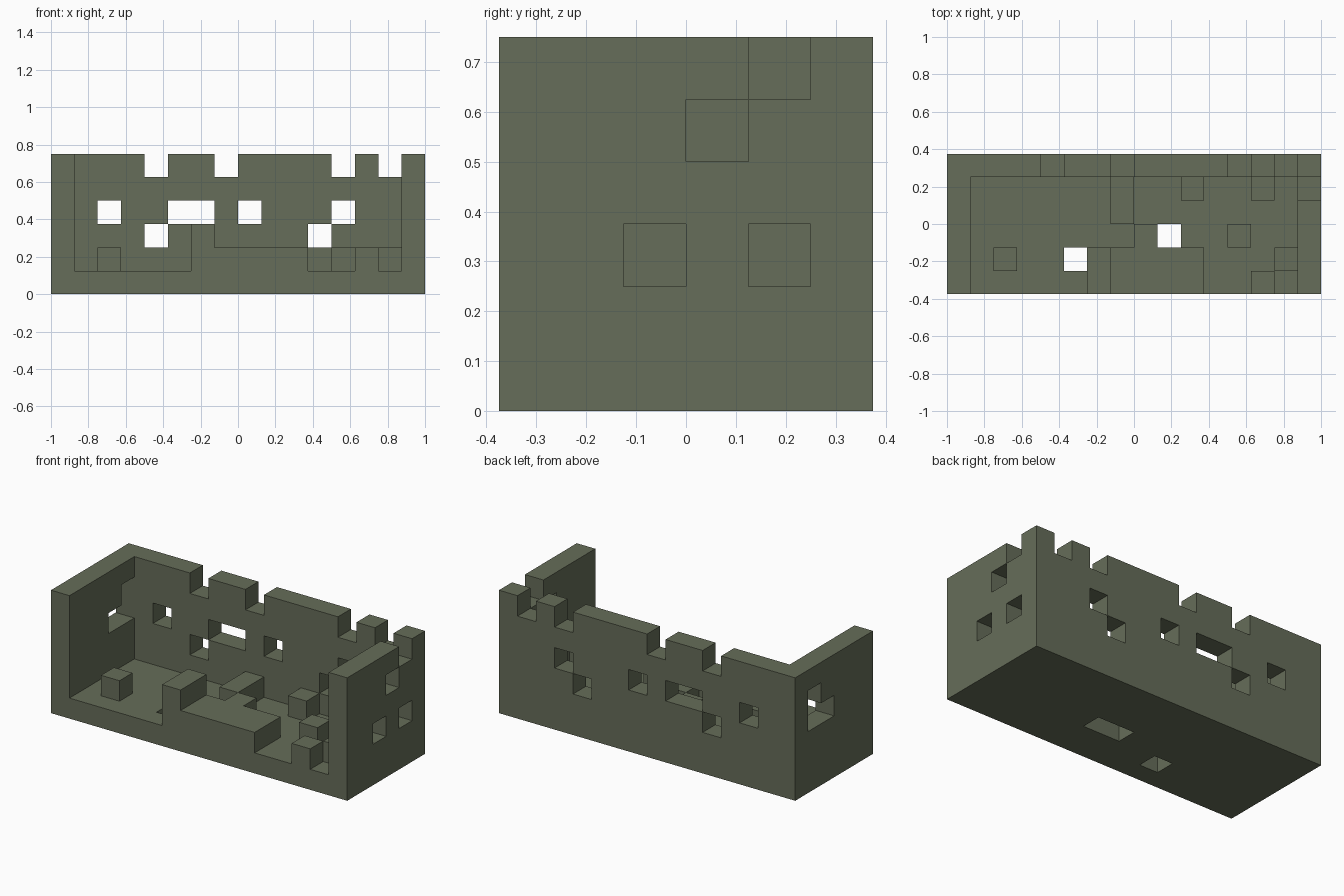
import bpy
import bmesh
from itertools import product
from mathutils import Vector

if "Cube" in bpy.data.objects:
    bpy.data.objects.remove(bpy.data.objects["Cube"], do_unlink=True)

CELL = 0.125
NX, NY, NZ = 16, 6, 6
ORIGIN = Vector((-NX / 2, -NY / 2, 0))

stone = bpy.data.materials.new("olive_stone")
stone.use_nodes = True
colour = (0.133, 0.153, 0.100, 1)
stone.diffuse_color = colour
stone.node_tree.nodes["Principled BSDF"].inputs["Base Color"].default_value = colour


def box(x, y, z, w=1, d=1, h=1):
    """Grid cells filled by a box with its low corner at x, y, z."""
    return set(product(range(x, x + w), range(y, y + d), range(z, z + h)))


# Floor with two drain holes
floor = box(0, 0, 0, NX, NY, 1) - box(5, 1, 0) - box(8, 2, 0, w=2)

# Back wall: windows and broken battlements
back_wall = box(0, NY - 1, 1, NX, 1, NZ - 1)
for x in (2, 5, 6, 8, 12):
    back_wall -= box(x, NY - 1, 3)
for x in (4, 11):
    back_wall -= box(x, NY - 1, 2)
for x in (4, 7, 12, 14):
    back_wall -= box(x, NY - 1, NZ - 1)

# Side walls with their openings
right_wall = box(0, 0, 1, 1, NY - 1, NZ - 1)
right_wall -= box(0, 4, 3, h=2) | box(0, 3, 3)
left_wall = box(NX - 1, 0, 1, 1, NY - 1, NZ - 1)
for y, z in ((2, 2), (4, 2), (3, 4), (4, 5)):
    left_wall -= box(NX - 1, y, z)

# Front remains and loose rubble
parts = {
    "floor": floor,
    "back_wall": back_wall,
    "right_wall": right_wall,
    "left_wall": left_wall,
    "front_platform": box(7, 0, 1, w=4, d=2),
    "front_pillar": box(6, 0, 1, d=2, h=2),
    "long_rubble": box(7, 3, 1, d=2),
}
for n, (x, y) in enumerate(((2, 1), (8, 2), (10, 4), (12, 2), (13, 0), (13, 4), (14, 1))):
    parts[f"rubble_block_{n + 1}"] = box(x, y, 1)

solid = set().union(*parts.values())


def build(name, cells):
    """Mesh the exposed sides of the cells and merge the flat areas."""
    bm = bmesh.new()
    for cell in sorted(cells):
        centre = Vector(cell) + Vector((0.5, 0.5, 0.5)) + ORIGIN
        for axis, sign in product(range(3), (-1, 1)):
            normal = Vector((0, 0, 0))
            normal[axis] = sign
            if tuple(int(c + n) for c, n in zip(cell, normal)) in solid:
                continue
            u = Vector((0, 0, 0))
            u[(axis + 1) % 3] = 0.5
            v = normal.cross(u)
            mid = centre + normal / 2
            ring = (mid - u - v, mid + u - v, mid + u + v, mid - u + v)
            bm.faces.new([bm.verts.new(p * CELL) for p in ring])
    bmesh.ops.remove_doubles(bm, verts=bm.verts[:], dist=CELL / 100)
    bmesh.ops.dissolve_limit(bm, angle_limit=0.01, verts=bm.verts[:], edges=bm.edges[:])
    mesh = bpy.data.meshes.new(name)
    bm.to_mesh(mesh)
    bm.free()
    mesh.materials.append(stone)
    bpy.context.collection.objects.link(bpy.data.objects.new(name, mesh))


for part, part_cells in parts.items():
    build(part, part_cells)
